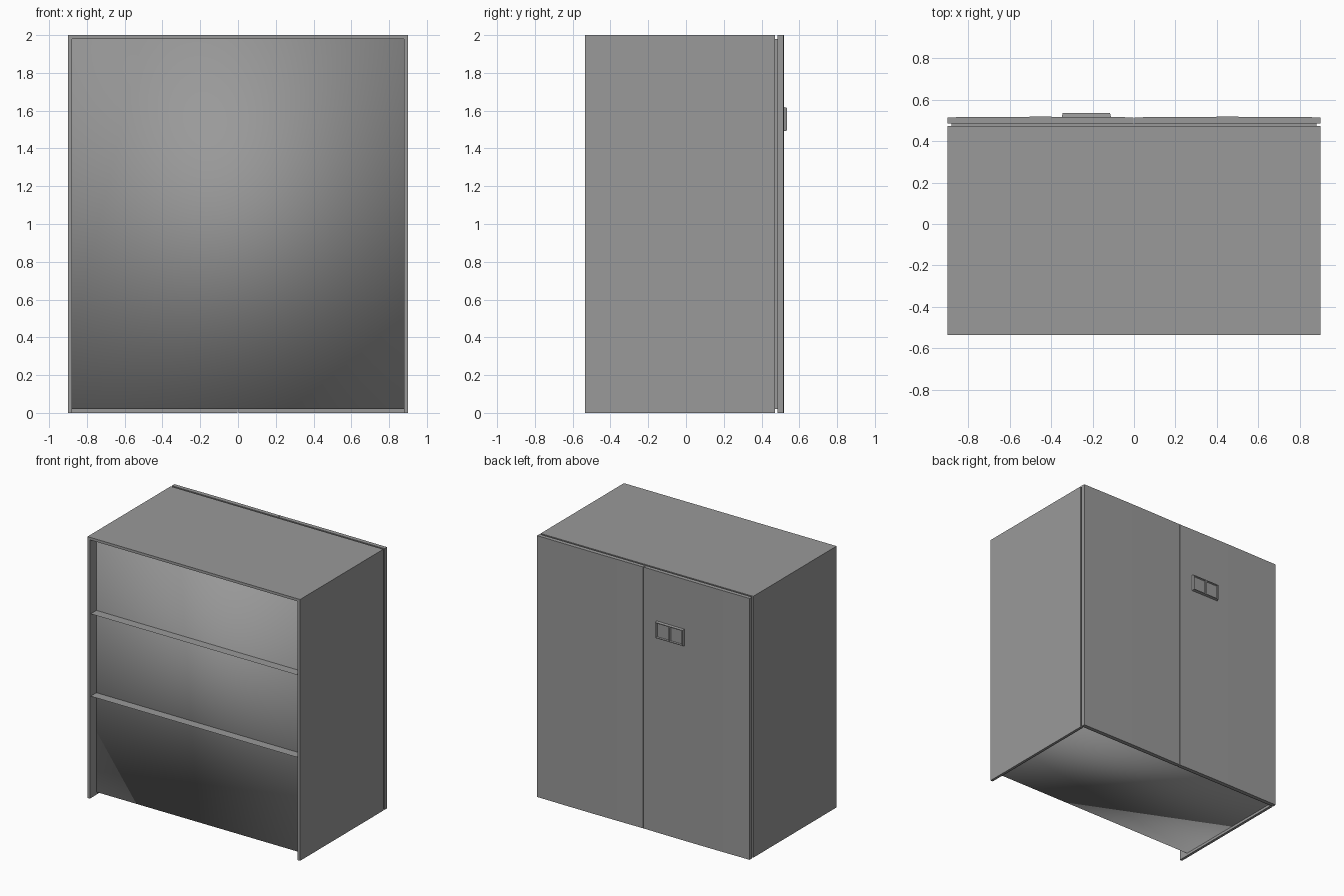
import bpy
import bmesh
import math

old = bpy.data.objects.get("Cube")
if old:
    bpy.data.objects.remove(old, do_unlink=True)

grey = bpy.data.materials.new("plain grey")
grey.use_nodes = True
tone = (0.32, 0.32, 0.32, 1)
grey.diffuse_color = tone
grey.node_tree.nodes["Principled BSDF"].inputs["Base Color"].default_value = tone

HALF, HEIGHT, WALL = 0.9, 2.0, 0.02
FRONT, REAR, PANEL = -0.535, 0.472, -0.455


def finish(name, bm, smooth=False):
    mesh = bpy.data.meshes.new(name)
    bm.normal_update()
    bm.to_mesh(mesh)
    bm.free()
    mesh.materials.append(grey)
    for p in mesh.polygons:
        p.use_smooth = smooth
    obj = bpy.data.objects.new(name, mesh)
    bpy.context.scene.collection.objects.link(obj)
    return obj


def box_mesh(x, y, z):
    bm = bmesh.new()
    bmesh.ops.create_cube(bm, size=1)
    for v in bm.verts:
        for i, (lo, hi) in enumerate((x, y, z)):
            v.co[i] = hi if v.co[i] > 0 else lo
    return bm


def box(name, x, y, z, smooth=False):
    return finish(name, box_mesh(x, y, z), smooth)


# Outer shell: two sides and a top, overhanging the recessed front
inner = HALF - WALL
box("right_side", (-HALF, -inner), (FRONT, REAR), (0, HEIGHT))
box("left_side", (inner, HALF), (FRONT, REAR), (0, HEIGHT))
box("top_panel", (-inner, inner), (FRONT, REAR), (HEIGHT - WALL, HEIGHT))

# Softly shaded inner body filling the shell
box("inner_body", (-inner, inner), (PANEL, REAR - 0.002), (WALL, HEIGHT - WALL), True)

# Thin shelves showing in the front recess
for i, z in enumerate((0.78, 1.41)):
    bm = bmesh.new()
    corners = [(-inner, FRONT + 0.01), (inner, FRONT + 0.01), (inner, PANEL), (-inner, PANEL)]
    bm.faces.new([bm.verts.new((x, y, z)) for x, y in corners])
    finish(f"shelf_{i + 1}", bm)

# Seal between the body and the doors
box("door_seal", (-inner, inner), (REAR, 0.486), (WALL, HEIGHT - WALL))


# Doors with a very slight outward bow
def door(name, x0, x1, steps=4):
    bm = bmesh.new()
    outline = [(x0, 0.485), (x1, 0.485)]
    for i in range(steps + 1):
        t = i / steps
        outline.append((x1 + (x0 - x1) * t, 0.515 + 0.003 * math.sin(math.pi * t)))
    base = bm.faces.new([bm.verts.new((x, y, 0)) for x, y in outline])
    top = bmesh.ops.extrude_face_region(bm, geom=[base])["geom"]
    for v in top:
        if isinstance(v, bmesh.types.BMVert):
            v.co.z = HEIGHT
    bmesh.ops.recalc_face_normals(bm, faces=bm.faces)
    finish(name, bm)


door("right_door", -HALF, -0.002)
door("left_door", 0.002, HALF)

# Latch plate: tapered block with two shallow pockets
bm = box_mesh((-0.35, -0.11), (0.512, 0.535), (1.49, 1.62))
cx, cz = -0.23, 1.555
for v in bm.verts:
    if v.co.y > 0.53:
        v.co.x = cx + (v.co.x - cx) * 0.95
        v.co.z = cz + (v.co.z - cz) * 0.92
bmesh.ops.bisect_plane(bm, geom=bm.verts[:] + bm.edges[:] + bm.faces[:],
                       plane_co=(cx, 0, 0), plane_no=(1, 0, 0))
bm.normal_update()
pads = [f for f in bm.faces if f.normal.y > 0.9]
bmesh.ops.inset_individual(bm, faces=pads, thickness=0.008, depth=0)
bmesh.ops.inset_individual(bm, faces=pads, thickness=0.006, depth=-0.008)
finish("latch_plate", bm)
